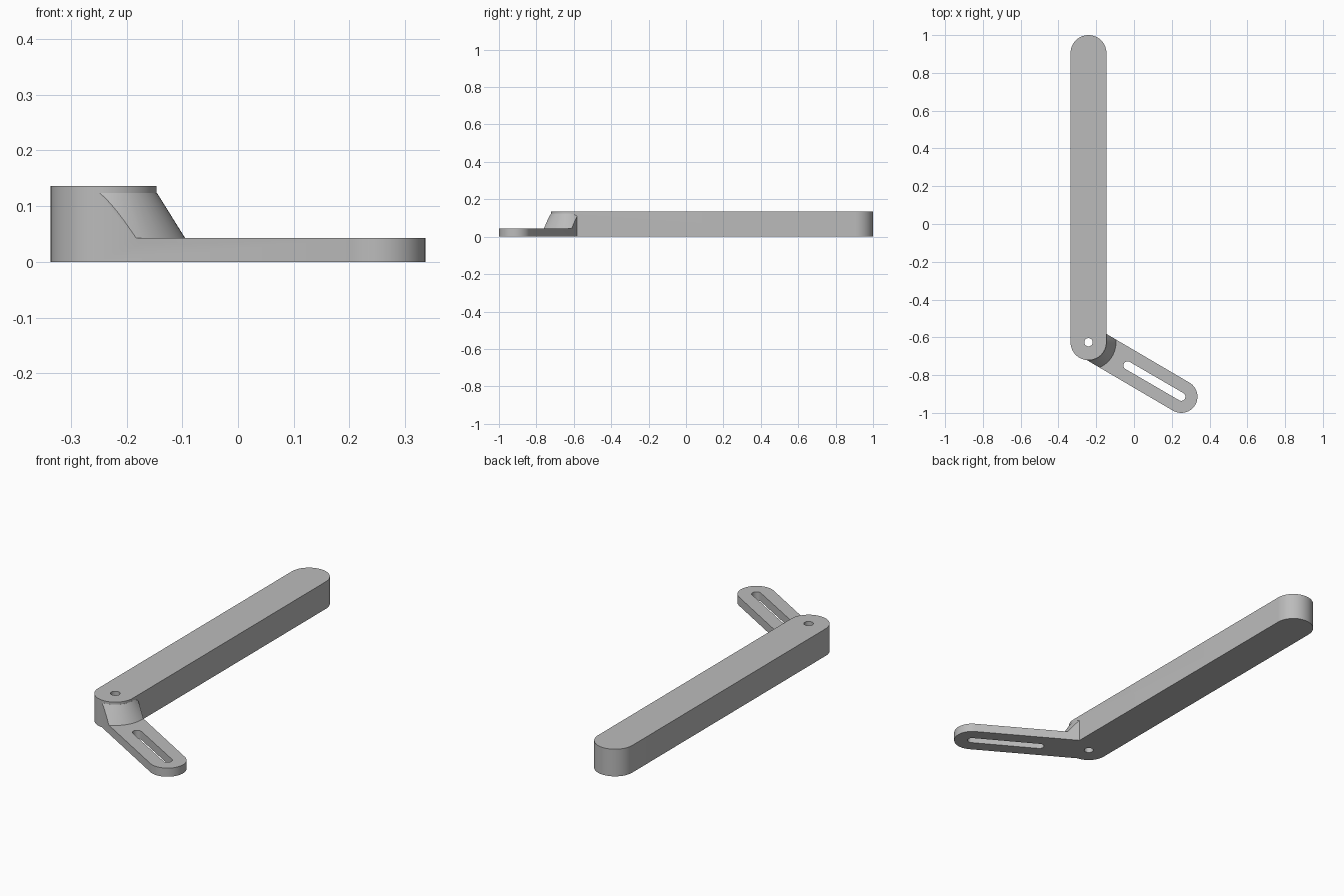
import bpy
import bmesh
from math import pi, cos, sin, atan2
from mathutils import Vector

cube = bpy.data.objects.get("Cube")
if cube:
    bpy.data.objects.remove(cube, do_unlink=True)

# Key dimensions
PIVOT = Vector((-0.241, -0.626))
BAR_END = Vector((-0.241, 0.905))
ARM_END = Vector((0.25, -0.914))
SLOT_START = Vector((-0.034, -0.749))
BAR_R, ARM_R, HOLE_R = 0.095, 0.086, 0.022
BAR_H, ARM_H, COLLAR_H = 0.136, 0.043, 0.124

grey = bpy.data.materials.new("mid grey")
grey.use_nodes = True
grey.diffuse_color = (0.5, 0.5, 0.5, 1)
grey.node_tree.nodes["Principled BSDF"].inputs["Base Color"].default_value = (0.5, 0.5, 0.5, 1)


def loft(name, bottom, top, z0, z1):
    """Solid between two matching outlines at heights z0 and z1."""
    bm = bmesh.new()
    low = [bm.verts.new((p.x, p.y, z0)) for p in bottom]
    high = [bm.verts.new((p.x, p.y, z1)) for p in top]
    bm.faces.new(low[::-1])
    bm.faces.new(high)
    n = len(low)
    for i in range(n):
        j = (i + 1) % n
        bm.faces.new((low[i], low[j], high[j], high[i]))
    mesh = bpy.data.meshes.new(name)
    bm.to_mesh(mesh)
    bm.free()
    mesh.materials.append(grey)
    ob = bpy.data.objects.new(name, mesh)
    bpy.context.collection.objects.link(ob)
    return ob


def arc(c, r, start, sweep, n):
    return [c + r * Vector((cos(start + sweep * i / n), sin(start + sweep * i / n)))
            for i in range(n + 1)]


def circle(c, r, n=64):
    return arc(c, r, 0, 2 * pi, n)[:-1]


def capsule(name, a, b, r, z0, z1, n=28):
    """Round-ended plate from a to b."""
    t = atan2(b.y - a.y, b.x - a.x)
    pts = arc(b, r, t - pi / 2, pi, n) + arc(a, r, t + pi / 2, pi, n)
    return loft(name, pts, pts, z0, z1)


def combine(target, other, operation):
    mod = target.modifiers.new(operation.lower(), "BOOLEAN")
    mod.operation = operation
    mod.solver = "EXACT"
    mod.object = other
    bpy.context.view_layer.objects.active = target
    bpy.ops.object.modifier_apply(modifier=mod.name)
    bpy.data.objects.remove(other, do_unlink=True)


# Long bar
bracket = capsule("bar_with_slotted_arm", PIVOT, BAR_END, BAR_R, 0, BAR_H)

# Low arm with its slot
arm = capsule("slotted_arm", PIVOT, ARM_END, ARM_R, 0, ARM_H)
combine(arm, capsule("slot_cutter", SLOT_START, ARM_END, HOLE_R, -0.1, 0.3), "DIFFERENCE")

# Conical collar, trimmed to the width of the arm
collar = loft("collar", circle(PIVOT, 0.159), circle(PIVOT, 0.0955), 0.022, COLLAR_H)
combine(collar, capsule("collar_trim", PIVOT, ARM_END, ARM_R, 0.01, 0.3), "INTERSECT")

# Join the parts and drill the pivot hole
combine(arm, collar, "UNION")
combine(bracket, arm, "UNION")
hole = circle(PIVOT, HOLE_R, 32)
combine(bracket, loft("pivot_cutter", hole, hole, -0.1, 0.3), "DIFFERENCE")

bpy.ops.object.select_all(action="DESELECT")
bracket.select_set(True)
bpy.context.view_layer.objects.active = bracket
bpy.ops.object.shade_smooth_by_angle(angle=pi / 6)
